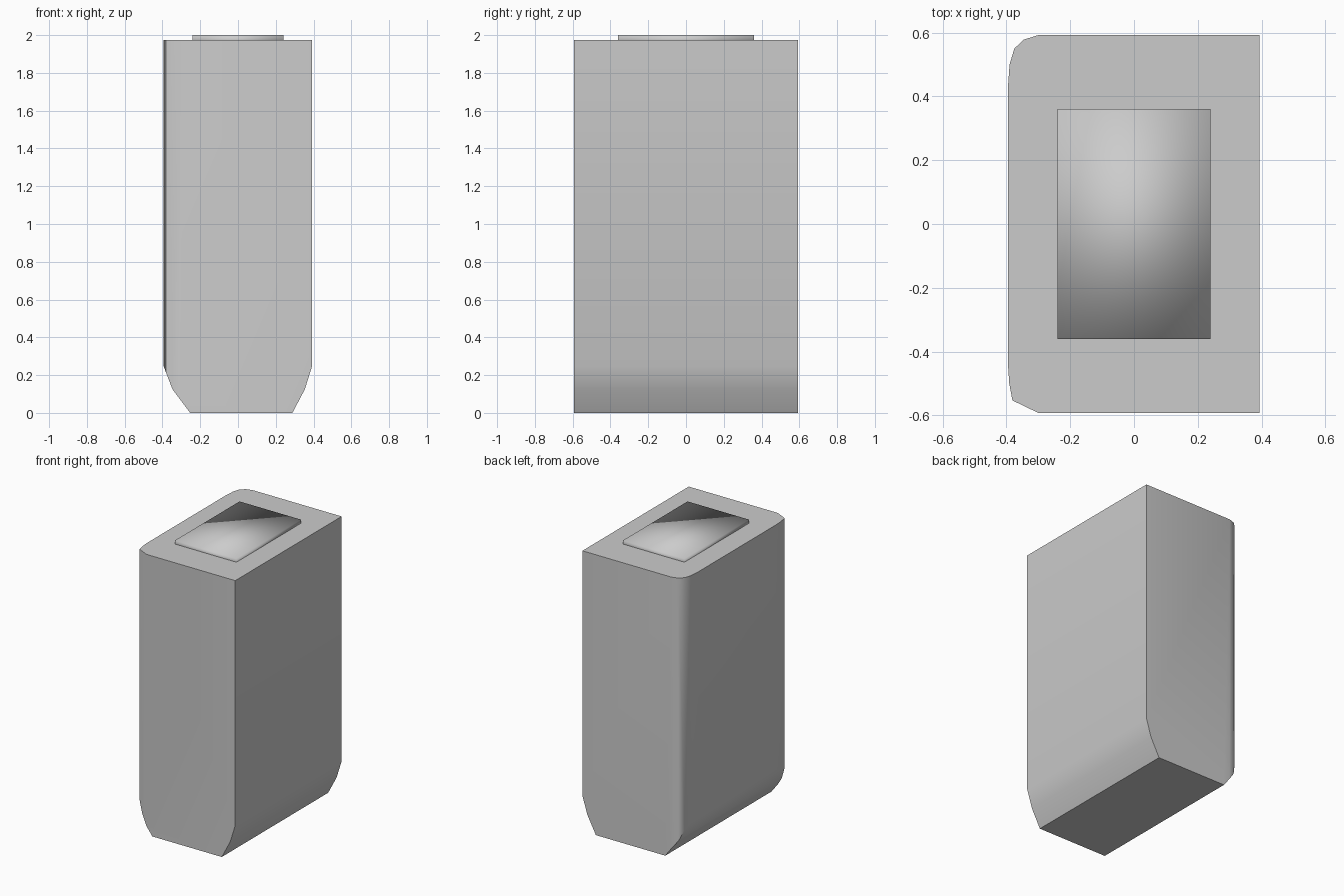
import bpy, bmesh, math
from mathutils import Vector

if "Cube" in bpy.data.objects:
    bpy.data.objects.remove(bpy.data.objects["Cube"])


def finish(name, bm):
    bmesh.ops.recalc_face_normals(bm, faces=bm.faces[:])
    mesh = bpy.data.meshes.new(name)
    bm.to_mesh(mesh)
    bm.free()
    ob = bpy.data.objects.new(name, mesh)
    bpy.context.collection.objects.link(ob)
    return ob


# Body: plan outline with softened left corners, extruded upward
TOP = 1.975
plan = [(0.393, -0.592), (0.393, 0.592), (-0.3, 0.592), (-0.345, 0.578),
        (-0.375, 0.55), (-0.39, 0.5), (-0.395, 0.43), (-0.395, -0.44),
        (-0.391, -0.5), (-0.381, -0.553), (-0.3, -0.592)]
bm = bmesh.new()
base = bm.faces.new([bm.verts.new((x, y, 0)) for x, y in plan])
ext = bmesh.ops.extrude_face_region(bm, geom=[base], use_keep_orig=True)
bmesh.ops.translate(bm, vec=(0, 0, TOP),
                    verts=[g for g in ext["geom"] if isinstance(g, bmesh.types.BMVert)])

# Tapered lower flanks: slice the block along each facet of the end profile
left = [(-0.395, 0.25), (-0.347, 0.125), (-0.253, 0)]
right = [(0.393, 0.25), (0.354, 0.125), (0.288, 0)]
for side, pts in ((-1, left), (1, right)):
    for (x0, z0), (x1, z1) in zip(pts, pts[1:]):
        normal = Vector((side * (z0 - z1), 0, -abs(x0 - x1)))
        cut = bmesh.ops.bisect_plane(
            bm, geom=bm.verts[:] + bm.edges[:] + bm.faces[:], dist=1e-5,
            plane_co=(x0, 0, z0), plane_no=normal, clear_outer=True)
        bmesh.ops.holes_fill(bm, edges=[e for e in bm.edges if e.is_boundary], sides=0)
body = finish("body", bm)

# Raised top plate, softly shaded all over
bm = bmesh.new()
bmesh.ops.create_cube(bm, size=1)
bmesh.ops.scale(bm, vec=(0.48, 0.72, 0.05), verts=bm.verts[:])
bmesh.ops.translate(bm, vec=(0, 0, 1.975), verts=bm.verts[:])
plate = finish("top_plate", bm)
for p in plate.data.polygons:
    p.use_smooth = True

# Smooth the body while keeping its hard edges
bpy.ops.object.select_all(action='DESELECT')
body.select_set(True)
bpy.context.view_layer.objects.active = body
bpy.ops.object.shade_smooth_by_angle(angle=math.radians(45))
